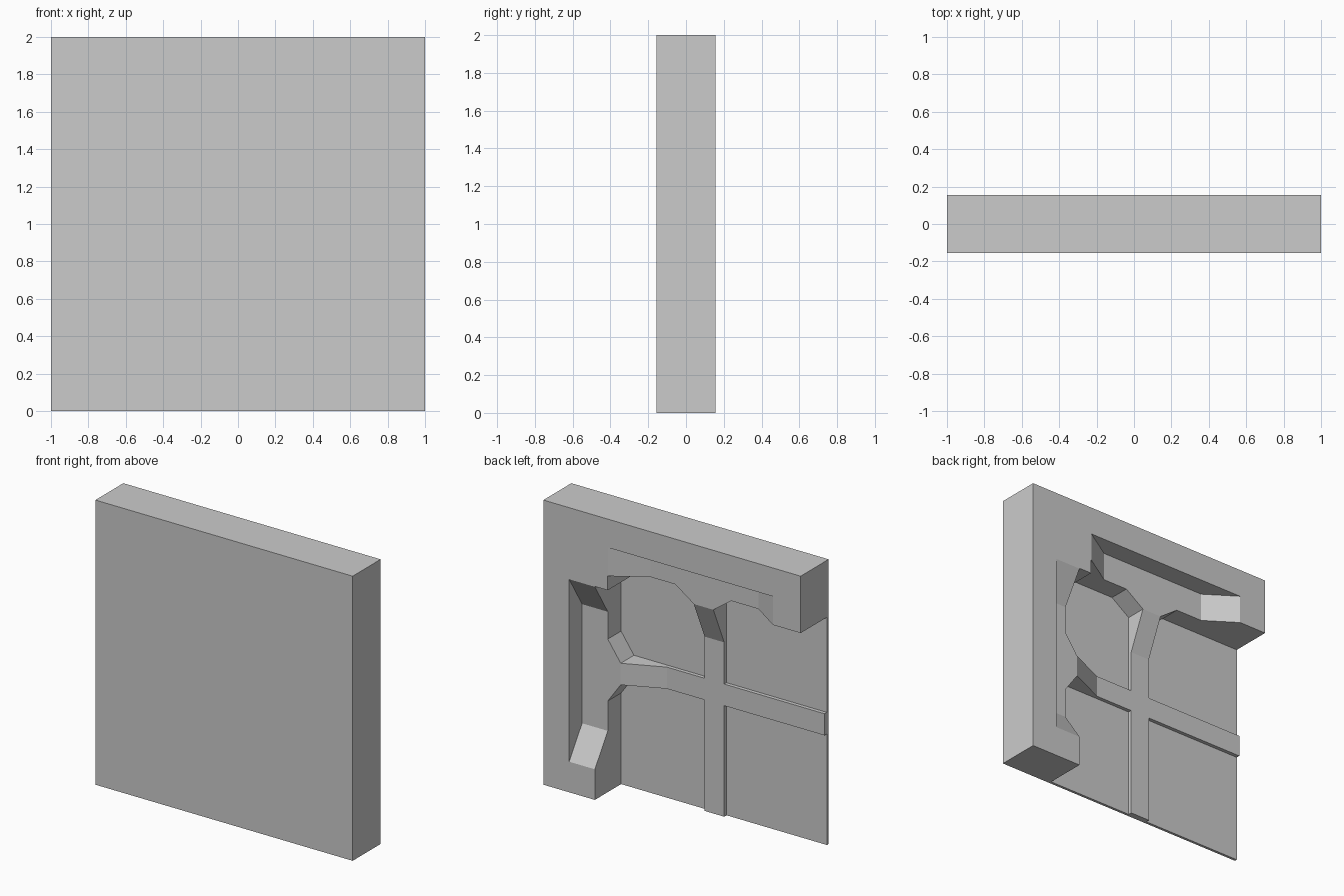
import bpy, bmesh
from mathutils import Vector

if "Cube" in bpy.data.objects:
    bpy.data.objects.remove(bpy.data.objects["Cube"])

FRONT, PANEL, BAR, STEP, BACK = -0.155, -0.136, -0.11, 0.011, 0.155


def prism(name, base, offset):
    """Extrude a closed polygon by an offset vector."""
    bm = bmesh.new()
    face = bm.faces.new([bm.verts.new(p) for p in base])
    ext = bmesh.ops.extrude_face_region(bm, geom=[face])
    bmesh.ops.translate(bm, vec=Vector(offset),
                        verts=[v for v in ext["geom"] if isinstance(v, bmesh.types.BMVert)])
    bmesh.ops.recalc_face_normals(bm, faces=bm.faces)
    me = bpy.data.meshes.new(name)
    bm.to_mesh(me)
    bm.free()
    ob = bpy.data.objects.new(name, me)
    bpy.context.collection.objects.link(ob)
    return ob


def combine(target, tool, op):
    mod = target.modifiers.new(op, 'BOOLEAN')
    mod.object, mod.operation, mod.solver = tool, op, 'EXACT'
    bpy.context.view_layer.objects.active = target
    bpy.ops.object.modifier_apply(modifier=mod.name)
    bpy.data.objects.remove(tool)


def swap(points):
    """Mirror (x, y, z) points across the diagonal of the square."""
    return [(z - 1, y, x + 1) for x, y, z in points]


# thin front panel
wall = prism("window_wall_tile", [(-1, FRONT, 0), (1, FRONT, 0), (1, FRONT, 2), (-1, FRONT, 2)],
             (0, PANEL - FRONT, 0))

# thick L-shaped frame with corner block and tapered tabs
y0 = -0.146
half = [(-1, y0, 2), (-1, y0, 1.6), (-0.36, y0, 1.6), (-0.22, y0, 1.5),
        (-0.068, y0, 1.5), (0.075, y0, 1.6), (0.5, y0, 1.6)]
outline = half + [(0.5, y0, 1.5)] + swap(half)[::-1] + [(1, y0, 2)]
combine(wall, prism("frame", outline, (0, BACK - y0, 0)), 'UNION')

# ramped recesses along the inner side of both frame arms
recess = [(-0.93, 0.252, 1.45), (-0.785, BACK, 1.45), (-0.57, STEP, 1.45),
          (0.267, STEP, 1.45), (0.497, BACK, 1.45), (0.65, 0.252, 1.45)]
combine(wall, prism("recess_top", recess, (0, 0, 0.35)), 'DIFFERENCE')
combine(wall, prism("recess_side", swap(recess), (0.35, 0, 0)), 'DIFFERENCE')

# crossing bars that ramp up to the tabs
bar = [(-1, y0, 0.78), (-1, BAR, 0.78), (0.225, BAR, 0.78), (0.5, STEP, 0.78),
       (0.55, -0.05, 0.78), (0.55, y0, 0.78)]
combine(wall, prism("bar_across", bar, (0, 0, 0.152)), 'UNION')
combine(wall, prism("bar_upright", swap(bar), (0.152, 0, 0)), 'UNION')
